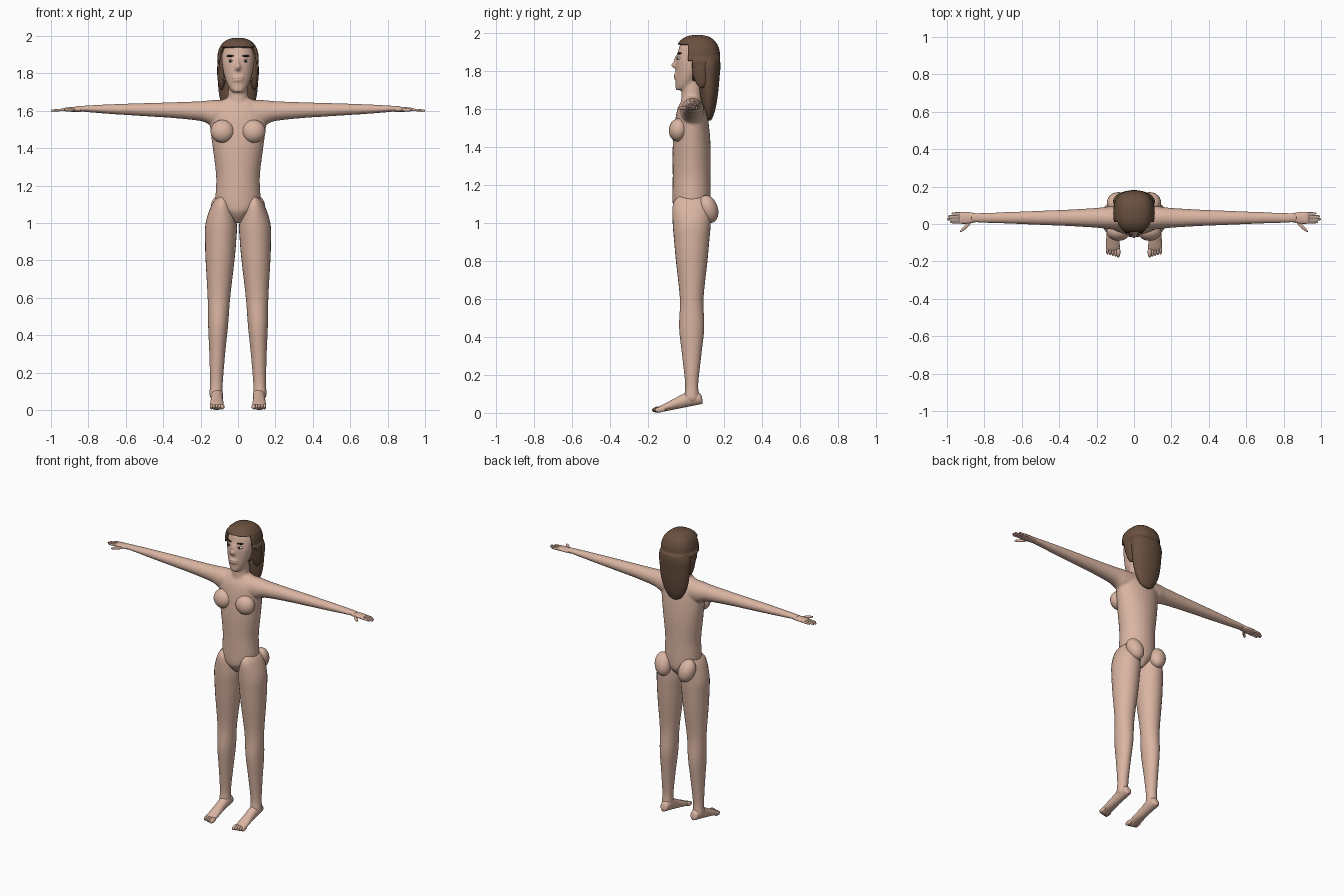
import bpy, bmesh, math
from mathutils import Matrix, Vector

cube = bpy.data.objects.get("Cube")
if cube:
    bpy.data.objects.remove(cube, do_unlink=True)


def material(name, *rgb):
    m = bpy.data.materials.new(name)
    m.use_nodes = True
    m.diffuse_color = (*rgb, 1)
    m.node_tree.nodes["Principled BSDF"].inputs["Base Color"].default_value = (*rgb, 1)
    return m


skin = material("skin", .7, .46, .36)
brown = material("hair brown", .14, .08, .05)
dark = material("dark brown", .03, .02, .02)
white = material("eye white", .75, .7, .65)


def finish(name, bm, mat):
    bmesh.ops.recalc_face_normals(bm, faces=bm.faces)
    for face in bm.faces:
        face.smooth = True
    mesh = bpy.data.meshes.new(name)
    bm.to_mesh(mesh)
    bm.free()
    mesh.materials.append(mat)
    obj = bpy.data.objects.new(name, mesh)
    bpy.context.collection.objects.link(obj)
    return obj


def spline(a, b, c, d, t):
    return [q + t / 2 * (r - p + t * (2 * p - 5 * q + 4 * r - s + t * (3 * (q - r) + s - p)))
            for p, q, r, s in zip(a, b, c, d)]


def loft(bm, axis, centre, sections, side=1, n=28, steps=5):
    """Smooth tube of ellipses: sections hold position on the axis and two radii."""
    last = len(sections) - 1
    rows = []
    for i in range(last):
        ctrl = [sections[min(max(i + k, 0), last)] for k in (-1, 0, 1, 2)]
        rows += [spline(*ctrl, k / steps) for k in range(steps)]
    rows.append(sections[-1])
    rings = []
    for p, ru, rv in rows:
        cu, cv = centre(p, rv)
        ring = []
        for k in range(n):
            angle = math.tau * k / n
            u, v = cu + ru * math.cos(angle), cv + rv * math.sin(angle)
            x, y, z = {"x": (p, u, v), "y": (u, p, v), "z": (u, v, p)}[axis]
            ring.append(bm.verts.new((x * side, y, z)))
        rings.append(ring)
    for low, high in zip(rings, rings[1:]):
        for k in range(n):
            bm.faces.new((low[k], low[k - 1], high[k - 1], high[k]))
    bm.faces.new(rings[0])
    bm.faces.new(rings[-1])


def ball(bm, centre, radii, tilt=0, lean=0, yaw=0, segments=24):
    turn = Matrix.Rotation(yaw, 4, "Z") @ Matrix.Rotation(lean, 4, "Y") @ Matrix.Rotation(tilt, 4, "X")
    place = Matrix.Translation(centre) @ turn @ Matrix.Diagonal((*radii, 1))
    bmesh.ops.create_uvsphere(bm, u_segments=segments, v_segments=segments // 2, radius=1, matrix=place)


def ball_part(name, mat, *args, **options):
    bm = bmesh.new()
    ball(bm, *args, **options)
    finish(name, bm, mat)


# Torso, neck, head and arms fused into one skin
bm = bmesh.new()
loft(bm, "z", lambda z, r: (0, .03),
     [(1, .02, .05), (1.05, .075, .09), (1.1, .118, .1), (1.25, .117, .1), (1.4, .135, .1),
      (1.52, .15, .09), (1.6, .15, .075), (1.65, .1, .05), (1.67, .05, .04)])
loft(bm, "z", lambda z, r: (0, .03), [(1.6, .085, .06), (1.66, .057, .055), (1.8, .05, .05)])
loft(bm, "z", lambda z, r: (0, r - .055 + max(0, z - 1.85) / 4),
     [(1.7, .025, .025), (1.72, .046, .044), (1.77, .068, .064), (1.83, .082, .08), (1.9, .086, .085), (1.94, .07, .07)])
ball(bm, (0, -.058, 1.83), (.014, .02, .016))
ball(bm, (0, -.05, 1.855), (.01, .015, .034), tilt=-.2)
for lip_z in (1.763, 1.778):
    ball(bm, (0, -.052, lip_z), (.03, .013, .008))
for side in (1, -1):
    loft(bm, "x", lambda x, r: (.033, 1.612 - r * r * 5),
         [(.08, .065, .07), (.14, .06, .068), (.2, .053, .053), (.35, .044, .042),
          (.5, .038, .035), (.7, .03, .025), (.87, .025, .013)], side)
body = finish("body", bm, skin)
fuse = body.modifiers.new("fuse", "REMESH")
fuse.mode = "VOXEL"
fuse.voxel_size = .007
fuse.use_smooth_shade = True
soften = body.modifiers.new("soften", "SMOOTH")
soften.iterations = 5

for side, word in ((1, "left_"), (-1, "right_")):
    # Chest and seat volumes
    ball_part(word + "chest", skin, (.083 * side, -.04, 1.49), (.064, .05, .062), tilt=-.15)
    ball_part(word + "buttock", skin, (.09 * side, .118, 1.073), (.054, .05, .076), tilt=.3, lean=side / 4)

    # Leg
    bm = bmesh.new()
    loft(bm, "z", lambda z, r: (.12 - .03 * z, .03),
         [(1.145, .015, .06), (1.1, .052, .098), (1, .083, .1), (.9, .083, .092), (.8, .077, .083),
          (.6, .06, .062), (.45, .053, .066), (.3, .042, .05), (.15, .034, .034), (.08, .034, .04),
          (.055, .02, .03)], side)
    finish(word + "leg", bm, skin)

    # Foot with a sole rising to the heel, and five toes
    bm = bmesh.new()
    loft(bm, "y", lambda y, r: (.113, r + max(0, y + .15) / 5),
         [(.087, .01, .01), (.075, .026, .028), (.03, .033, .042), (-.03, .032, .034),
          (-.09, .036, .024), (-.135, .036, .017), (-.15, .025, .01)], side)
    for toe in range(5):
        width = .009 if toe else .012
        ball(bm, ((.084 + .0145 * toe) * side, -.15 + .004 * toe, .018), (width, .03, .015), tilt=.15, segments=14)
    finish(word + "foot", bm, skin)

    # Hand with four fingers and a thumb
    bm = bmesh.new()
    loft(bm, "x", lambda x, r: (.033, 1.607),
         [(.84, .022, .014), (.88, .03, .013), (.92, .032, .01), (.935, .027, .006)], side)
    for finger, tip in enumerate((.985, 1, .995, .975)):
        y = .01 + .0155 * finger
        loft(bm, "x", lambda x, r: (y, 1.606 - max(0, x - .92) / 15),
             [(.91, .007, .007), (tip - .012, .006, .006), (tip, .002, .002)], side, n=10)
    ball(bm, (.9 * side, -.015, 1.604), (.042, .009, .009), yaw=-.75 * side, segments=14)
    finish(word + "hand", bm, skin)

    # Eye, iris and eyebrow
    ball_part(word + "eye", white, (.04 * side, -.037, 1.867), (.016, .01, .008), yaw=.3 * side)
    ball_part(word + "iris", dark, (.04 * side, -.044, 1.867), (.008, .006, .008))
    ball_part(word + "eyebrow", dark, (.042 * side, -.035, 1.893), (.022, .009, .005), yaw=.4 * side)

    # Side lock
    ball_part(word + "hair_lock", brown, (.088 * side, .075, 1.81), (.023, .042, .1), tilt=.1)

# Hair cap: a boxy dome opened over the face, leaving a straight fringe
bm = bmesh.new()
middle, radii, power = Vector((0, .06, 1.865)), Vector((.111, .12, .125)), 2.5
ball(bm, (0, 0, 0), (1, 1, 1), segments=40)
for v in bm.verts:
    v.co = middle + radii * v.co / sum(abs(c) ** power for c in v.co) ** (1 / power)
openings = [(.01, 1.942), (.035, 1.865)]
for y, z in openings:
    for normal in ((0, 1, 0), (0, 0, 1)):
        bmesh.ops.bisect_plane(bm, geom=bm.verts[:] + bm.edges[:] + bm.faces[:], plane_co=(0, y, z), plane_no=normal)
gone = []
for face in bm.faces:
    mid = face.calc_center_median()
    if any(mid.y < y and mid.z < z for y, z in openings):
        gone.append(face)
bmesh.ops.delete(bm, geom=gone, context="FACES")
cap = finish("hair_cap", bm, brown)
cap.modifiers.new("thickness", "SOLIDIFY").thickness = .012

# Long hair down the back
bm = bmesh.new()
loft(bm, "z", lambda z, r: (0, .12),
     [(1.54, .012, .01), (1.555, .045, .02), (1.6, .075, .035), (1.67, .098, .047), (1.76, .108, .056),
      (1.85, .108, .06), (1.95, .05, .03)])
finish("back_hair", bm, brown)
